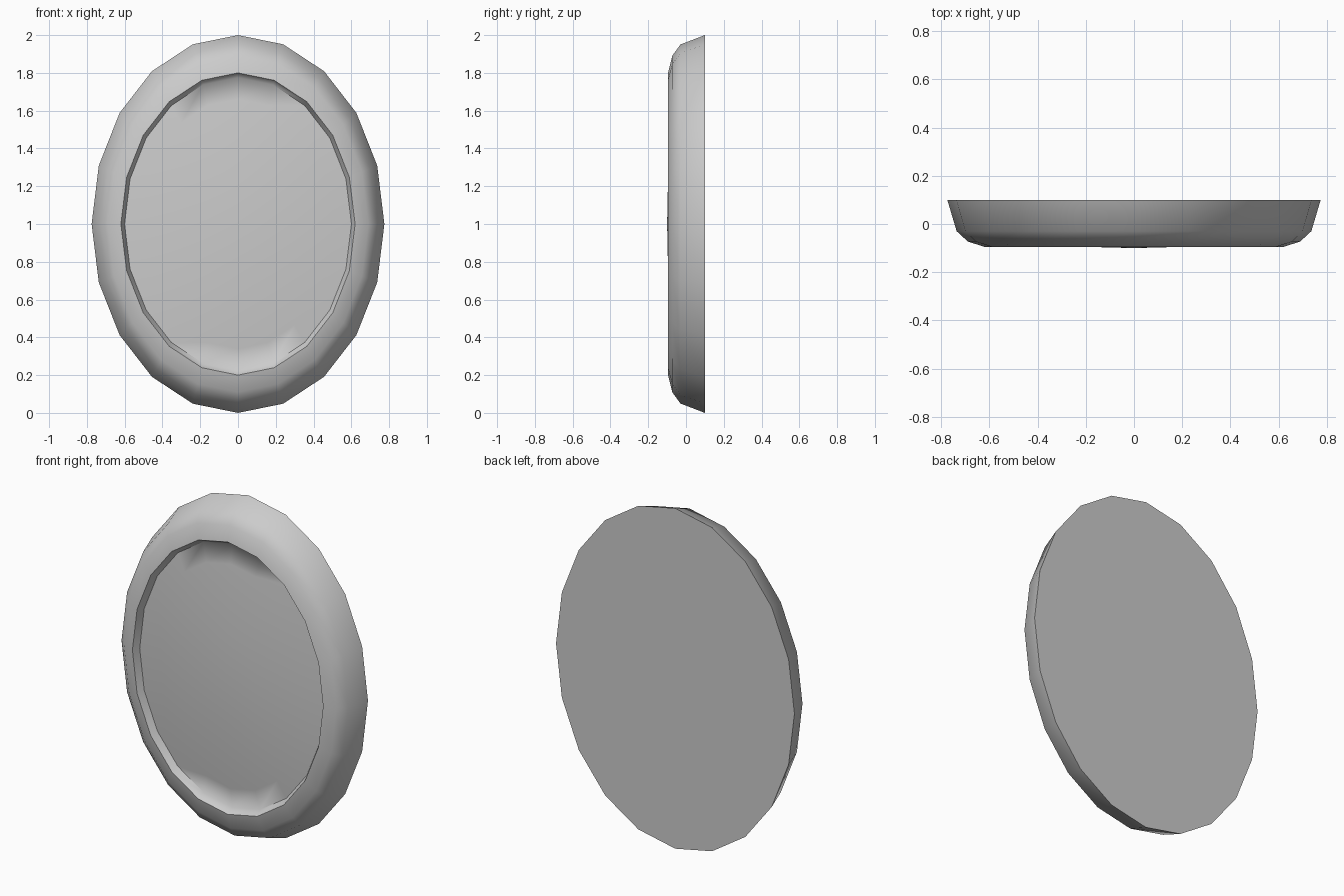
import bpy, bmesh, math

if "Cube" in bpy.data.objects:
    bpy.data.objects.remove(bpy.data.objects["Cube"])

SIDES = 20
RX, RZ = 0.775, 1.0


def oval_part(name, profile, cap_start=False, pole_y=None):
    """Sweep (scale, y) profile points round an upright oval."""
    bm = bmesh.new()
    rings = []
    for s, y in profile:
        ring = []
        for i in range(SIDES):
            a = 2 * math.pi * i / SIDES
            ring.append(bm.verts.new((s * RX * math.cos(a), y, 1 + s * RZ * math.sin(a))))
        rings.append(ring)
    for r0, r1 in zip(rings, rings[1:]):
        for i in range(SIDES):
            j = (i + 1) % SIDES
            bm.faces.new((r0[i], r0[j], r1[j], r1[i]))
    if cap_start:
        bm.faces.new(rings[0][::-1])
    if pole_y is not None:
        pole = bm.verts.new((0, pole_y, 1))
        for i in range(SIDES):
            bm.faces.new((rings[-1][i], rings[-1][(i + 1) % SIDES], pole))
    bmesh.ops.recalc_face_normals(bm, faces=bm.faces)
    mesh = bpy.data.meshes.new(name)
    bm.to_mesh(mesh)
    bm.free()
    obj = bpy.data.objects.new(name, mesh)
    bpy.context.collection.objects.link(obj)
    bpy.ops.object.select_all(action='DESELECT')
    obj.select_set(True)
    bpy.context.view_layer.objects.active = obj
    bpy.ops.object.shade_smooth_by_angle(angle=math.radians(65))
    return obj


# Flat back, flared side, rounded rim, recess wall and domed centre panel
profile = [(1.0, 0.10), (0.95, -0.03), (0.89, -0.073), (0.80, -0.095),
           (0.775, -0.055), (0.66, -0.067), (0.48, -0.082), (0.25, -0.095)]
oval_part("oval_plaque", profile, cap_start=True, pole_y=-0.10)
